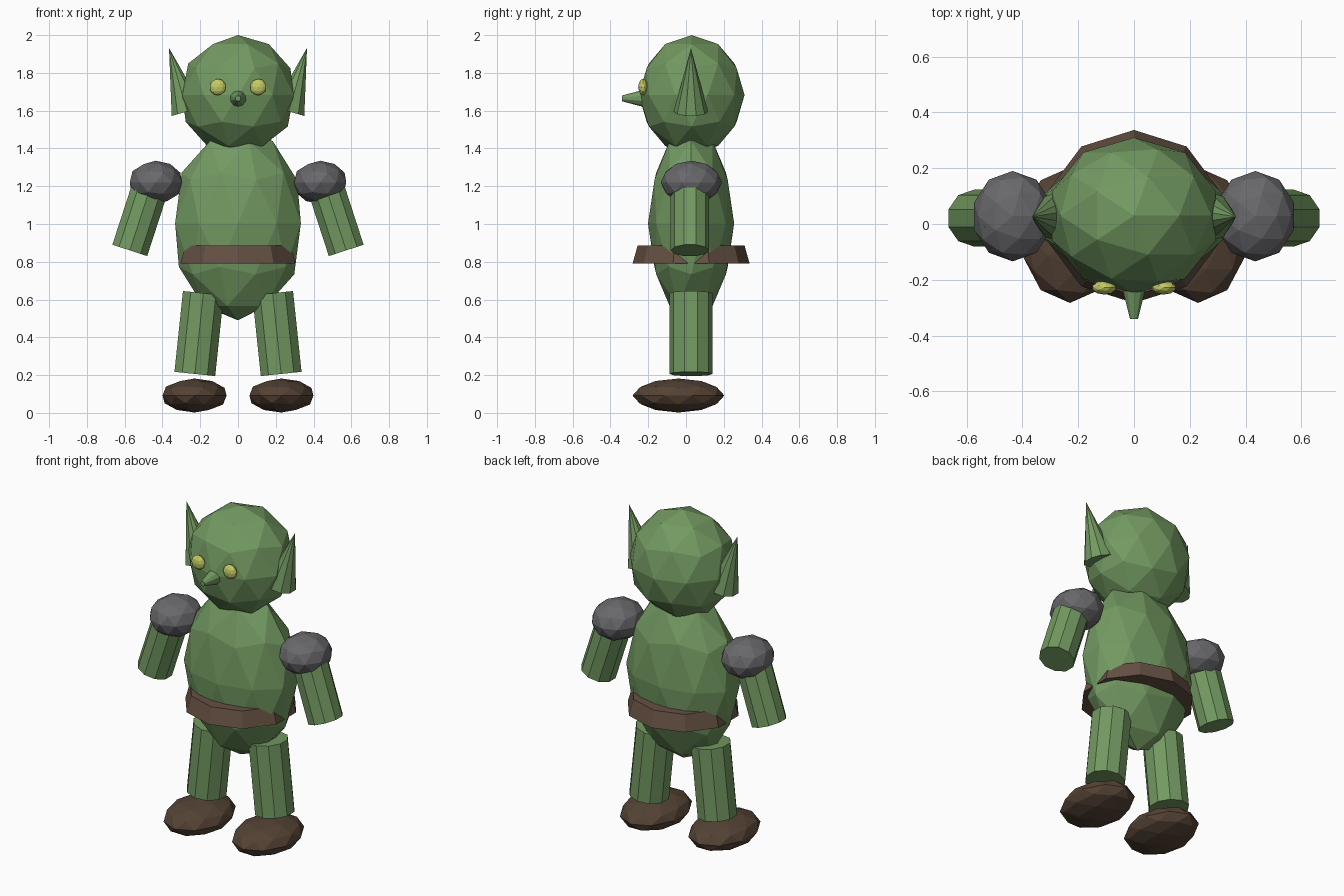
import bpy
from math import radians

if "Cube" in bpy.data.objects:
    bpy.data.objects.remove(bpy.data.objects["Cube"])


def material(name, rgb):
    m = bpy.data.materials.new(name)
    m.diffuse_color = (*rgb, 1)
    m.use_nodes = True
    m.node_tree.nodes["Principled BSDF"].inputs["Base Color"].default_value = m.diffuse_color
    return m


skin = material("skin", (0.17, 0.32, 0.12))
leather = material("leather", (0.13, 0.08, 0.055))
boot = material("boot", (0.09, 0.055, 0.035))
metal = material("metal", (0.14, 0.14, 0.15))
yellow = material("yellow", (0.55, 0.6, 0.13))


def finish(name, mat, scale=(1, 1, 1)):
    ob = bpy.context.object
    ob.name = name
    ob.scale = scale
    ob.data.materials.append(mat)
    return ob


def ball(name, loc, radii, mat):
    bpy.ops.mesh.primitive_ico_sphere_add(subdivisions=2, radius=1, location=loc)
    return finish(name, mat, radii)


def taper(name, loc, r1, r2, depth, mat, rot=(0, 0, 0), scale=(1, 1, 1)):
    bpy.ops.mesh.primitive_cone_add(vertices=10, radius1=r1, radius2=r2, depth=depth,
                                    location=loc, rotation=[radians(a) for a in rot])
    return finish(name, mat, scale)


# Torso, head, belt and nose
ball("torso", (0, 0.027, 1.003), (0.35, 0.228, 0.513), skin)
ball("head", (0, 0.03, 1.683), (0.31, 0.28, 0.317), skin)
taper("belt", (0, 0.027, 0.838), 0.31, 0.283, 0.096, leather, scale=(1.035, 1, 1))
taper("nose", (0, -0.27, 1.665), 0.052, 0.015, 0.14, skin, rot=(90, 0, 0))

# Paired parts
for side, s in (("left", -1), ("right", 1)):
    ball(f"{side}_eye", (s * 0.107, -0.228, 1.725), (0.044, 0.025, 0.044), yellow)
    taper(f"{side}_ear", (s * 0.317, 0.026, 1.764), 0.09, 0, 0.35, skin, rot=(0, s * 16, 0))
    ball(f"{side}_shoulder_pad", (s * 0.435, 0.028, 1.22), (0.145, 0.162, 0.115), metal)
    taper(f"{side}_arm", (s * 0.508, 0.021, 1.06), 0.102, 0.102, 0.42, skin, rot=(0, -s * 18, 0))
    taper(f"{side}_leg", (s * 0.206, 0.026, 0.42), 0.114, 0.114, 0.43, skin, rot=(0, -s * 6, 0))
    ball(f"{side}_foot", (s * 0.23, -0.04, 0.092), (0.178, 0.243, 0.09), boot)
